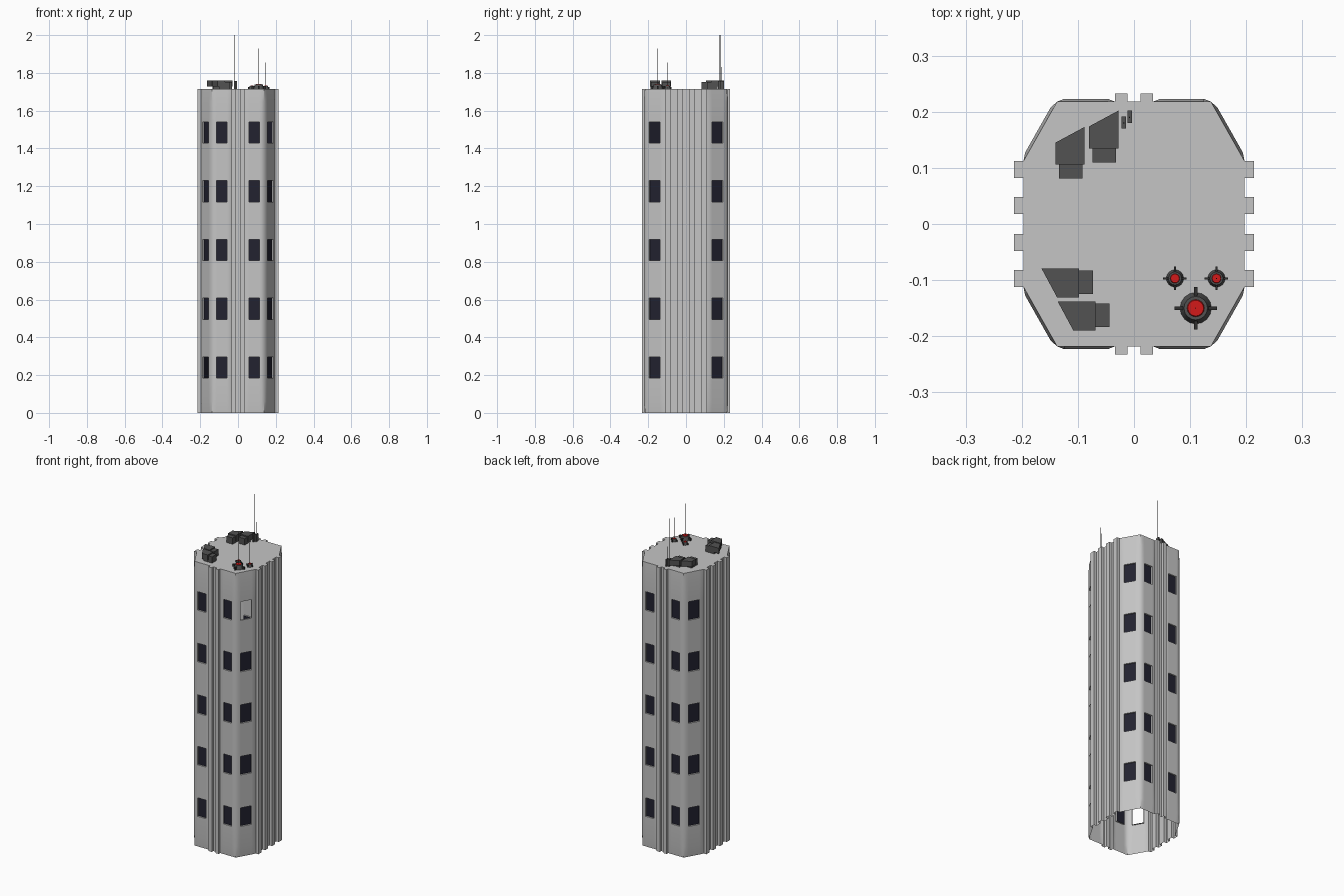
import bpy
import bmesh
from mathutils import Vector

cube = bpy.data.objects.get("Cube")
if cube:
    bpy.data.objects.remove(cube, do_unlink=True)


def material(name, r, g, b):
    m = bpy.data.materials.new(name)
    m.use_nodes = True
    m.diffuse_color = (r, g, b, 1)
    m.node_tree.nodes["Principled BSDF"].inputs["Base Color"].default_value = (r, g, b, 1)
    return m


WALL = material("concrete_grey", 0.56, 0.56, 0.56)
GLASS = material("dark_glass", 0.016, 0.016, 0.03)
VENT = material("vent_grey", 0.085, 0.085, 0.085)
BLACK = material("antenna_black", 0.03, 0.03, 0.03)
RED = material("beacon_red", 0.65, 0.01, 0.01)

ROOF = 1.715
ROWS = [0.24 + 0.311 * i for i in range(5)]


def finish(bm, name, mats, smooth=False):
    me = bpy.data.meshes.new(name)
    bm.to_mesh(me)
    bm.free()
    ob = bpy.data.objects.new(name, me)
    bpy.context.collection.objects.link(ob)
    for m in mats:
        me.materials.append(m)
    if smooth:
        bpy.ops.object.select_all(action='DESELECT')
        ob.select_set(True)
        bpy.context.view_layer.objects.active = ob
        bpy.ops.object.shade_smooth_by_angle()
    return ob


def quad(bm, pts, mat=0):
    f = bm.faces.new([bm.verts.new(p) for p in pts])
    f.material_index = mat


def prism(name, outline, z0, z1, mat):
    bm = bmesh.new()
    f = bm.faces.new([bm.verts.new((x, y, z0)) for x, y in outline])
    top = bmesh.ops.extrude_face_region(bm, geom=[f])["geom"]
    bmesh.ops.translate(bm, vec=(0, 0, z1 - z0),
                        verts=[v for v in top if isinstance(v, bmesh.types.BMVert)])
    bmesh.ops.recalc_face_normals(bm, faces=bm.faces)
    return finish(bm, name, [mat])


def box(name, x0, x1, y0, y1, z0, z1, mat):
    return prism(name, [(x0, y0), (x1, y0), (x1, y1), (x0, y1)], z0, z1, mat)


def cone(name, x, y, z, r0, r1, h, mat, sides=16):
    bm = bmesh.new()
    bmesh.ops.create_cone(bm, cap_ends=True, segments=sides, radius1=r0, radius2=r1, depth=h)
    bmesh.ops.translate(bm, vec=(x, y, z + h / 2), verts=bm.verts)
    return finish(bm, name, [mat], True)


# Tower outline: one quarter with its ribs, mirrored around
quarter = [(.197, .018), (.214, .018), (.214, .048), (.197, .048),
           (.197, .082), (.214, .082), (.214, .112), (.197, .112),
           (.137, .218), (.034, .218), (.034, .233), (.012, .233), (.012, .218)]
outline = []
for sx, sy in ((1, 1), (-1, 1), (-1, -1), (1, -1)):
    part = [(sx * x, sy * y) for x, y in quarter]
    outline += part if sx == sy else part[::-1]


def window_panel(bm, glass, a, b):
    """Slightly raised wall panel with a column of recessed windows."""
    along = b - a
    out = Vector((along.y, -along.x, 0)).normalized()
    us = [0, .12, .23, .77, .88, 1]
    zs = [0, .06] + [z + s for z in ROWS for s in (-.056, .056)] + [1.65, ROOF]

    def point(i, j, depth=0):
        inner = 0 < i < len(us) - 1 and 0 < j < len(zs) - 1
        p = a + along * us[i] + out * ((.005 if inner else 0) - depth)
        return Vector((p.x, p.y, zs[j]))

    for i in range(len(us) - 1):
        for j in range(len(zs) - 1):
            corners = [(i, j), (i + 1, j), (i + 1, j + 1), (i, j + 1)]
            front = [point(*c) for c in corners]
            if i != 2 or j % 2 or not 2 <= j < len(zs) - 2:
                quad(bm, front)
                continue
            # Recessed window: reveal and pane
            back = [point(*c, .009) for c in corners]
            for k in range(4):
                n = (k + 1) % 4
                quad(bm, [front[k], front[n], back[n], back[k]])
            row = j // 2 - 1
            slanted = abs(out.x) > .1 and out.y < 0
            missing = slanted and ((out.x > 0 and row == 4) or (out.x < 0 and row == 0))
            if not missing:
                quad(glass, back)


# Tower shell, open underneath, and its window panes
walls, panes = bmesh.new(), bmesh.new()
for k, p in enumerate(outline):
    a = Vector((*p, 0))
    b = Vector((*outline[(k + 1) % len(outline)], 0))
    if (b - a).length > .09:
        window_panel(walls, panes, a, b)
    else:
        up = Vector((0, 0, ROOF))
        quad(walls, [a, b, b + up, a + up])
quad(walls, [(x, y, ROOF) for x, y in outline])
bmesh.ops.remove_doubles(walls, verts=walls.verts, dist=.0001)
finish(walls, "tower_shell", [WALL], True)
finish(panes, "window_panes", [GLASS])


# Roof vents: a box body with a slanted hood
def vent(name, x, y, turned, scale=1):
    def place(s, t):
        s, t = s * scale, t * scale
        return (x - t, y - s) if turned else (x + s, y - t)

    hood = [(0, 0), (.067, 0), (.067, .052), (.028, .052)]
    body = [(.035, .004), (.092, .004), (.092, .046), (.035, .046)]
    prism(name + "_hood", [place(*p) for p in hood], ROOF + .012, ROOF + .045, VENT)
    prism(name + "_body", [place(*p) for p in body], ROOF, ROOF + .038, VENT)


vent("front_vent_outer", -.165, -.079, False)
vent("front_vent_inner", -.136, -.138, False)
vent("back_vent_outer", -.088, .173, True)
vent("back_vent_inner", -.028, .202, True)

# Mast mounts and masts at the back
for name, x, y, tip in (("tall_mast", -.018, .18, 2.0), ("short_mast", -.008, .19, 1.83)):
    box(name + "_mount", x - .004, x + .004, y - .01, y + .012, ROOF, ROOF + .043, VENT)
    cone(name, x, y, ROOF, .0014, .0014, tip - ROOF, BLACK, 6)

# Beacons with cross arms
for name, x, y, r, tip in (("large_beacon", .11, -.15, .028, 1.93),
                           ("left_beacon", .147, -.097, .0155, 1.855),
                           ("right_beacon", .073, -.097, .0155, 0)):
    h = r * .7 + .004
    cone(name + "_base", x, y, ROOF, r, r * .75, h, VENT)
    cone(name + "_lamp", x, y, ROOF + h, r * .55, r * .5, .003, RED)
    arm, w = r * 1.35, r * .12
    box(name + "_arm_x", x - arm, x + arm, y - w, y + w, ROOF, ROOF + h * .7, BLACK)
    box(name + "_arm_y", x - w, x + w, y - arm, y + arm, ROOF, ROOF + h * .7, BLACK)
    if tip:
        cone(name + "_mast", x, y, ROOF, .001, .001, tip - ROOF, BLACK, 6)
